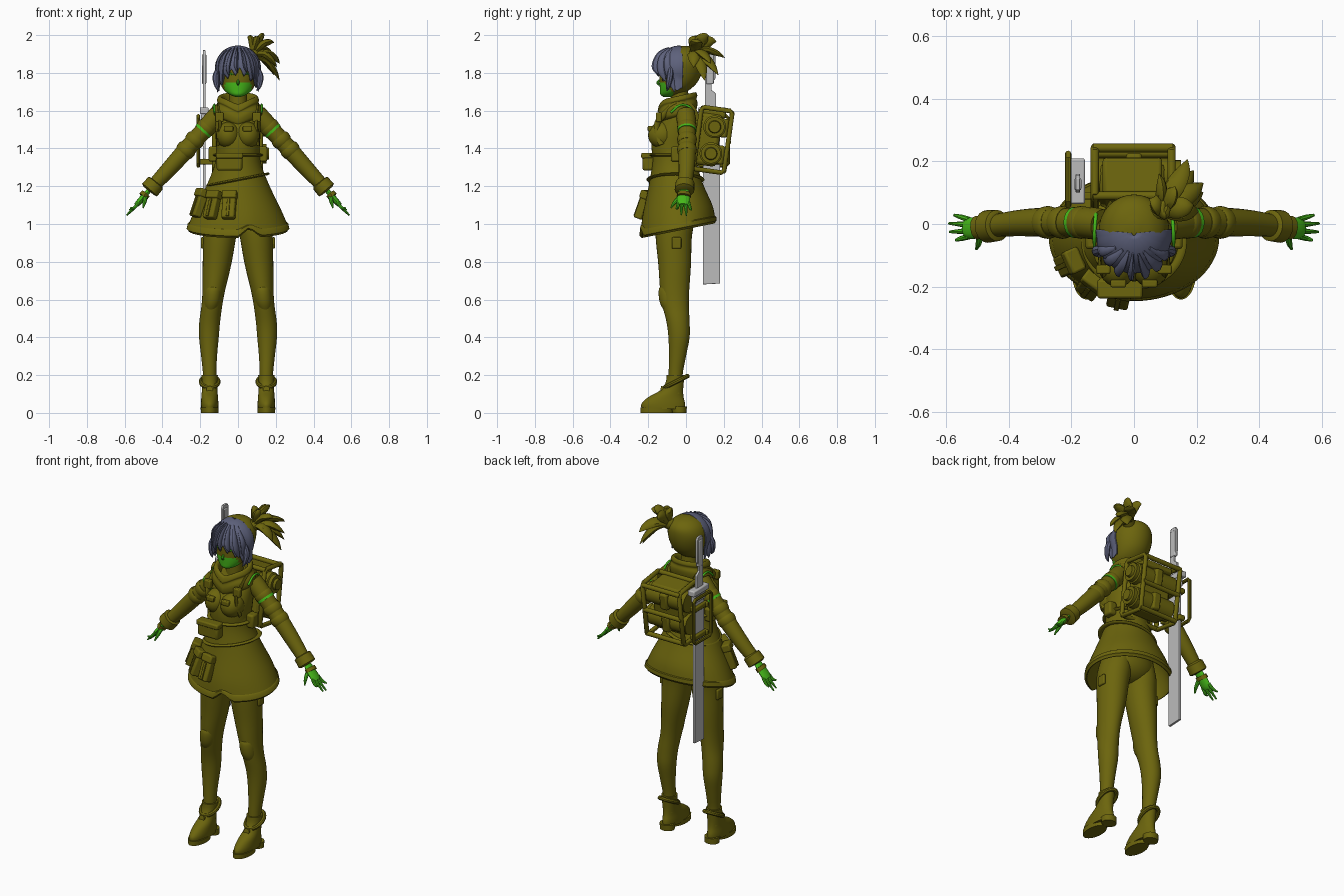
import bpy, bmesh, math
from math import sin, cos, pi, radians
from mathutils import Vector, Matrix

if "Cube" in bpy.data.objects:
    bpy.data.objects.remove(bpy.data.objects["Cube"], do_unlink=True)


def material(name, rgb):
    m = bpy.data.materials.new(name)
    m.use_nodes = True
    m.diffuse_color = (*rgb, 1)
    m.node_tree.nodes["Principled BSDF"].inputs["Base Color"].default_value = (*rgb, 1)
    return m


OLIVE = material("olive cloth", (0.15, 0.13, 0.004))
GREEN = material("bright green", (0.06, 0.48, 0.01))
HAIR = material("slate hair", (0.11, 0.12, 0.2))
STEEL = material("grey steel", (0.5, 0.5, 0.5))


def finish(name, bm, mat, mirror=False, bevel=0, angle=40):
    bmesh.ops.recalc_face_normals(bm, faces=bm.faces)
    me = bpy.data.meshes.new(name)
    bm.to_mesh(me)
    bm.free()
    me.materials.append(mat)
    for p in me.polygons:
        p.use_smooth = True
    me.set_sharp_from_angle(angle=radians(angle))
    ob = bpy.data.objects.new(name, me)
    bpy.context.collection.objects.link(ob)
    if mirror:
        ob.modifiers.new("mirror", "MIRROR").use_clip = False
    if bevel:
        b = ob.modifiers.new("bevel", "BEVEL")
        b.width, b.segments = bevel, 2
    return ob


def smooth_rows(rows, n=4, closed=False):
    """Catmull-Rom resampling of a list of tuples."""
    out, k = [], len(rows)
    pick = (lambda i: rows[i % k]) if closed else (lambda i: rows[max(0, min(k - 1, i))])
    for i in range(k if closed else k - 1):
        p = [Vector(pick(i + d)) for d in (-1, 0, 1, 2)]
        for j in range(n):
            t = j / n
            out.append(0.5 * (2 * p[1] + (p[2] - p[0]) * t + (2 * p[0] - 5 * p[1] + 4 * p[2] - p[3]) * t * t
                              + (3 * p[1] - p[0] - 3 * p[2] + p[3]) * t ** 3))
    return out if closed else out + [Vector(rows[-1])]


def skin(name, rings, mat, around=True, loop=False, caps=True, **kw):
    bm = bmesh.new()
    vs = [[bm.verts.new(c) for c in r] for r in rings]
    n = len(vs[0])
    for i in range(len(vs) if loop else len(vs) - 1):
        a, b = vs[i], vs[(i + 1) % len(vs)]
        for j in range(n if around else n - 1):
            k = (j + 1) % n
            bm.faces.new((a[j], a[k], b[k], b[j]))
    if caps and around and not loop:
        bm.faces.new(vs[0])
        bm.faces.new(vs[-1])
    return finish(name, bm, mat, **kw)


def loft(name, rows, mat=OLIVE, seg=32, n=4, warp=None, **kw):
    """Stacked ellipses; each row is x, y, z, radius x, radius y."""
    rings = []
    for x, y, z, rx, ry in smooth_rows(rows, n):
        ring = [Vector((x + rx * sin(2 * pi * j / seg), y - ry * cos(2 * pi * j / seg), z)) for j in range(seg)]
        rings.append([warp(c) for c in ring] if warp else ring)
    return skin(name, rings, mat, **kw)


def sweep(name, rows, mat=OLIVE, seg=12, flat=1, n=4, loop=False, **kw):
    """Tube along a path; each row is x, y, z, radius."""
    pts = smooth_rows(rows, n, loop) if n > 1 else [Vector(r) for r in rows]
    rings, a, k = [], None, len(pts)
    for i, p in enumerate(pts):
        before = pts[(i - 1) % k if loop else max(i - 1, 0)]
        after = pts[(i + 1) % k if loop else min(i + 1, k - 1)]
        t = (after.xyz - before.xyz).normalized()
        if a is None:
            a = Vector((0, 1, 0)) if abs(t.y) < 0.9 else Vector((1, 0, 0))
        a = (a - t * a.dot(t)).normalized()
        b = t.cross(a)
        rings.append([p.xyz + p.w * (a * cos(2 * pi * j / seg) + b * flat * sin(2 * pi * j / seg)) for j in range(seg)])
    return skin(name, rings, mat, loop=loop, **kw)


def box(name, at, size, mat=OLIVE, rot=None, bevel=0.006, **kw):
    bm = bmesh.new()
    turn = rot.to_4x4() if rot else Matrix()
    bmesh.ops.create_cube(bm, size=1, matrix=Matrix.Translation(at) @ turn @ Matrix.Diagonal((*size, 1)))
    return finish(name, bm, mat, bevel=bevel, **kw)


def ball(name, at, size, mat=OLIVE, **kw):
    bm = bmesh.new()
    bmesh.ops.create_uvsphere(bm, u_segments=24, v_segments=14, radius=1,
                              matrix=Matrix.Translation(at) @ Matrix.Diagonal((*size, 1)))
    return finish(name, bm, mat, **kw)


# Legs, hips and knee pads
loft("legs", [(.08, -.055, 1.1, .07, .09), (.09, -.06, 1, .088, .1), (.098, -.065, .92, .086, .095),
              (.112, -.06, .78, .075, .086), (.128, -.06, .65, .06, .077), (.138, -.055, .57, .055, .07),
              (.15, -.042, .48, .055, .061), (.154, -.037, .4, .052, .056), (.153, -.045, .3, .042, .045),
              (.15, -.055, .2, .035, .037), (.15, -.055, .1, .035, .037)], mirror=True)
ball("hips", (0, -.05, 1.06), (.16, .11, .11))
loft("knee_pads", [(.13, -.085, .69, .012, .015), (.13, -.09, .66, .042, .052), (.136, -.09, .59, .044, .05),
                   (.143, -.08, .54, .03, .035), (.145, -.08, .51, .008, .01)], seg=20, mirror=True)
box("thigh_buckles", (.188, -.05, .9), (.016, .05, .06), mirror=True)

# Shoes
loft("shoe_uppers", [(.15, -.12, .02, .045, .115), (.15, -.12, .05, .046, .115), (.15, -.105, .085, .044, .092),
                     (.15, -.075, .12, .041, .06), (.15, -.06, .16, .041, .048), (.15, -.055, .2, .043, .047)],
     mirror=True)
loft("shoe_soles", [(.15, -.155, 0, .046, .085), (.15, -.155, .028, .048, .086)], n=1, mirror=True)
loft("shoe_heels", [(.15, -.035, 0, .043, .037), (.15, -.037, .035, .043, .042)], n=1, mirror=True)
sweep("ankle_straps", [(.15 + .046 * sin(a), -.052 + .06 * cos(a), .165 + .03 * cos(a), .012)
                       for a in [i * pi / 6 for i in range(12)]], loop=True, seg=8, n=2, mirror=True)
sweep("shoe_buttons", [(.15, -.11, .12, .018), (.15, -.135, .125, .018)], n=1, mirror=True)


# Flared coat skirt with sloping hem and a front slit
def hem(c):
    t = max(0, min(1, (1.38 - c.z) / .41))
    slit = max(0, 1 - abs(c.x - .06) / .06) if c.y < -.1 else 0
    return c + Vector((0, 0, .2 * (c.y + .05) * t + .05 * slit * t ** 6))


loft("coat_skirt", [(0, -.063, 1.39, .115, .112), (0, -.06, 1.31, .125, .12), (0, -.055, 1.2, .168, .145),
                    (0, -.045, 1.07, .23, .185), (0, -.042, .985, .265, .197), (0, -.042, .97, .266, .198),
                    (0, -.042, .97, .252, .186), (0, -.045, 1.07, .215, .172), (0, -.055, 1.2, .15, .13),
                    (0, -.06, 1.3, .1, .1)], seg=64, warp=hem)
loft("hem_band", [(0, -.042, 1.005, .26, .196), (0, -.042, 1, .266, .202), (0, -.042, .975, .272, .204),
                  (0, -.042, .97, .266, .198)], seg=64, n=1, warp=hem, caps=False)

# Jacket body, bust, scarf
loft("jacket", [(0, -.063, 1.35, .114, .113), (0, -.066, 1.41, .115, .117), (0, -.06, 1.47, .119, .118),
                (0, -.045, 1.53, .12, .1), (0, -.03, 1.58, .118, .078), (0, -.02, 1.615, .1, .06),
                (0, -.02, 1.64, .06, .05)])
ball("bust", (.052, -.125, 1.47), (.064, .076, .07), mirror=True)
loft("neck", [(0, -.03, 1.58, .05, .05), (0, -.035, 1.72, .045, .045)], n=1)
loft("scarf", [(0, -.045, 1.565, .105, .085), (0, -.045, 1.585, .128, .1), (0, -.045, 1.62, .125, .106),
               (0, -.045, 1.645, .108, .1), (0, -.045, 1.66, .112, .105), (0, -.045, 1.68, .1, .096),
               (0, -.045, 1.67, .082, .08), (0, -.045, 1.62, .07, .07)],
     warp=lambda c: c + Vector((0, 0, .22 * (c.y + .03) - max(0, -c.y - .1) * max(0, 1 - abs(c.x) / .09) * .7)))
box("chest_pockets", (.05, -.19, 1.505), (.05, .025, .03), mirror=True)
sweep("shoulder_straps", [(.075, .06, 1.55, .017), (.09, .025, 1.62, .017), (.1, -.05, 1.635, .017),
                          (.098, -.115, 1.58, .017), (.095, -.155, 1.52, .017), (.105, -.13, 1.42, .017)],
      flat=.5, mirror=True)
box("strap_buckles", (.098, -.145, 1.565), (.045, .03, .05), mirror=True)
sweep("strap_trim", [(.118, .045, 1.55, .006), (.122, .025, 1.615, .006), (.126, -.03, 1.63, .006),
                     (.125, -.08, 1.59, .006)], GREEN, mirror=True)

# Arms, bands, cuffs and hands
ARM = [(.1, -.003, 1.585, .05), (.14, .003, 1.54, .051), (.2, .005, 1.475, .046), (.29, .006, 1.375, .046),
       (.38, .002, 1.275, .041), (.46, -.008, 1.19, .034)]
sweep("sleeves", ARM, seg=20, mirror=True)
sweep("arm_bands", [(.178, .005, 1.5, .05), (.188, .005, 1.489, .05)], GREEN, seg=20, n=1, mirror=True)
for i, (x, z) in enumerate([(.155, 1.525), (.215, 1.46), (.262, 1.407)]):
    sweep("sleeve_fold_%d" % i, [(x, .005, z, .047), (x + .008, .005, z - .009, .052), (x + .022, .005, z - .024, .051),
                                 (x + .03, .005, z - .033, .046)], seg=20, n=2, mirror=True)
sweep("cuffs", [(.432, -.005, 1.222, .04), (.436, -.005, 1.217, .05), (.468, -.008, 1.18, .052),
                (.472, -.008, 1.175, .036)], seg=20, n=1, mirror=True)
sweep("palms", [(.465, -.01, 1.185, .025), (.495, -.012, 1.15, .033), (.525, -.014, 1.115, .034),
                (.54, -.015, 1.1, .026)], GREEN, flat=.45, mirror=True)
sweep("wrist_bands", [(.488, -.01, 1.162, .036), (.502, -.012, 1.145, .038)], flat=.7, n=1, mirror=True)
for i, (y, tip) in enumerate([(-.04, .57), (-.022, .588), (-.004, .59), (.014, .575)]):
    spread = y * 1.5 + .008
    sweep("finger_%d" % i, [(.525, y, 1.115, .009), (.55, (y + spread) / 2, 1.085, .0085),
                            (tip, spread, 2.225 - 2 * tip, .004)], GREEN, seg=8, mirror=True)
sweep("thumbs", [(.49, -.03, 1.145, .012), (.495, -.06, 1.115, .01), (.503, -.08, 1.085, .004)], GREEN, seg=8, mirror=True)

# Head with green lower face
head = loft("head", [(0, -.1, 1.672, .012, .018), (0, -.085, 1.685, .045, .05), (0, -.06, 1.71, .075, .078),
                     (0, -.04, 1.75, .095, .1), (0, -.028, 1.8, .108, .112), (0, -.02, 1.855, .112, .114),
                     (0, -.012, 1.9, .095, .1), (0, -.008, 1.93, .06, .065), (0, -.005, 1.943, .015, .015)])
head.data.materials.append(GREEN)
for p in head.data.polygons:
    if p.center.z < 1.755 and p.center.y < -.07 and abs(p.center.x) < .07:
        p.material_index = 1
sweep("nose", [(0, -.135, 1.765, .004), (0, -.15, 1.748, .008), (0, -.14, 1.735, .004)], GREEN, seg=8)
sweep("eye_lines", [(.025, -.136, 1.79, .003), (.045, -.13, 1.797, .006), (.07, -.113, 1.79, .003)], GREEN, seg=8, mirror=True)


# Front hair shell with a jagged edge, and loose locks
def hair_point(a, f):
    side = min(1, abs(a) / radians(75))
    zig = abs((a * 2.6 + .3) % 1 - .5) * 2
    end = 88 + 62 * side ** 2 + 22 * zig
    phi = radians(3 + (end - 3) * f)
    r = sin(phi) if phi < pi / 2 else max(sin(phi), .9)
    ridge = 1 + .03 * zig * f
    return Vector((.121 * r * sin(a) * ridge, -.03 - .127 * r * cos(a) * ridge, 1.825 + .12 * cos(phi)))


fringe = skin("front_hair", [[hair_point(radians(a * 2), f / 16) for a in range(-48, 49)] for f in range(17)],
              HAIR, around=False)
fringe.modifiers.new("thickness", "SOLIDIFY").thickness = .006
for i, a in enumerate([-80, -55, -28, -5, 20, 45, 72]):
    rows = [(*(hair_point(radians(a * (.6 + .4 * f)), f) + Vector((0, -.004, 0))), r)
            for f, r in [(.25, .006), (.5, .018), (.8, .02)]]
    low = hair_point(radians(a + 5), 1)
    sweep("hair_lock_%d" % i, rows + [(low.x, low.y - .004, low.z - .012, .002)], HAIR, seg=8, flat=.5)
sweep("side_locks", [(.1, -.08, 1.83, .012), (.118, -.085, 1.78, .017), (.112, -.095, 1.73, .012),
                     (.1, -.1, 1.705, .002)], HAIR, seg=8, mirror=True)

# Side ponytail
ROOT = Vector((.075, .045, 1.895))
sweep("hair_tie", [(.062, .035, 1.885, .034), (.09, .055, 1.905, .034)], n=1)
TIPS = [(.22, .1, 1.76), (.19, .17, 1.79), (.17, .205, 1.88), (.08, .16, 1.965), (.13, .12, 1.998),
        (.19, .06, 1.96), (.05, .08, 1.985), (.22, .13, 1.85), (.205, .04, 1.83), (.1, .05, 1.99)]
for i, tip in enumerate(TIPS):
    d = Vector(tip) - ROOT
    mid, far = ROOT + d * .4 + Vector((.01, 0, .03)), ROOT + d * .75 + Vector((.008, 0, .02))
    sweep("ponytail_tuft_%d" % i, [(*ROOT, .016), (*mid, .034), (*far, .026), (*tip, .002)], seg=8, flat=.55)


# Waist belts and pouches
def belt(name, z, cy, rx, ry, lean, r):
    sweep(name, [(rx * sin(a), cy - ry * cos(a), z + lean * sin(a), r) for a in [i * pi / 12 for i in range(24)]],
          loop=True, seg=8, n=2, flat=.5)


belt("waist_belt", 1.365, -.063, .118, .117, 0, .016)
belt("hip_belt", 1.235, -.056, .155, .14, .03, .014)
box("belt_pouch", (-.045, -.2, 1.325), (.135, .06, .085), bevel=.012)
box("belt_pouch_flap", (-.045, -.207, 1.362), (.145, .06, .03), bevel=.008)
box("belt_side_pouches", (.13, -.05, 1.37), (.05, .06, .08), bevel=.01, mirror=True)
for i, (az, z) in enumerate([(12, 1.1), (37, 1.1), (66, 1.11)]):
    a = radians(-az)
    turn = Matrix.Rotation(a, 3, 'Z') @ Matrix.Rotation(radians(-20), 3, 'X')
    at = Vector((.225 * sin(a), -.05 - .18 * cos(a), z))
    box("hip_pouch_%d" % i, at, (.07, .045, .15), rot=turn, bevel=.008)
    box("hip_pouch_flap_%d" % i, at + turn @ Vector((0, -.006, .055)), (.078, .05, .045), rot=turn, bevel=.008)
    box("hip_pouch_strap_%d" % i, at + turn @ Vector((0, -.026, -.02)), (.016, .008, .1), rot=turn, bevel=.002)

# Backpack: leaning core, drums, tube frame
LEAN = Matrix.Rotation(radians(-8), 3, 'X')
PACK = Vector((0, .142, 1.445))
at_pack = lambda x, y, z: PACK + LEAN @ Vector((x, y, z))
box("pack_core", at_pack(-.005, -.02, 0), (.21, .11, .28), rot=LEAN, bevel=.02)
box("pack_lid", at_pack(-.005, -.01, .14), (.19, .12, .04), rot=LEAN, bevel=.012)
for i, z in enumerate((-.073, .07)):
    rows = [(-.13, .06), (.125, .06), (.13, .052), (.15, .052), (.15, .034), (.165, .03)]
    sweep("pack_drum_%d" % i, [(*at_pack(x, 0, z), r) for x, r in rows], seg=28, n=1)
    box("pack_drum_band_%d" % i, at_pack(0, .035, z), (.05, .07, .1), rot=LEAN, bevel=.01)
corners = [(-.07, -.165), (.07, -.165), (.082, -.15), (.082, .15), (.07, .165), (-.07, .165), (-.082, .15), (-.082, -.15)]
for side, x in (("left", .12), ("right", -.125)):
    sweep("pack_frame_" + side, [(*at_pack(x, y, z), .013) for y, z in corners], n=1, loop=True, seg=10)
for i, (y, z) in enumerate([(.08, .155), (.08, -.155), (.084, 0), (-.075, .16), (-.075, -.16)]):
    sweep("pack_crossbar_%d" % i, [(*at_pack(x, y, z), .014) for x in (-.13, .125)], n=1, seg=10)

# Sword carrier and sword
sweep("sword_carrier", [(-.21, y + .142, z * .8 + 1.44, .01) for y, z in corners], n=1, loop=True, seg=8)
for i, z in enumerate((1.33, 1.5)):
    box("carrier_arm_%d" % i, (-.165, .09, z), (.09, .025, .03))
    box("carrier_clamp_%d" % i, (-.182, .14, z), (.04, .115, .03))
bm = bmesh.new()
outline = [(.09, .68), (.18, .685), (.18, 1.56), (.16, 1.6), (.16, 1.69), (.135, 1.71), (.135, 1.74), (.155, 1.77),
           (.155, 1.905), (.145, 1.92), (.11, 1.92), (.1, 1.9), (.1, 1.6), (.09, 1.56)]
blade = bm.faces.new([bm.verts.new((-.186, y, z)) for y, z in outline])
solid = bmesh.ops.extrude_face_region(bm, geom=[blade])
bmesh.ops.translate(bm, vec=(.014, 0, 0), verts=[v for v in solid["geom"] if isinstance(v, bmesh.types.BMVert)])
finish("sword", bm, STEEL, bevel=.002)
box("sword_grip", (-.179, .127, 1.82), (.022, .04, .16), STEEL)
box("sword_guard", (-.179, .137, 1.6), (.045, .145, .035), STEEL)
box("sword_collar", (-.179, .137, 1.56), (.032, .1, .05), STEEL)
